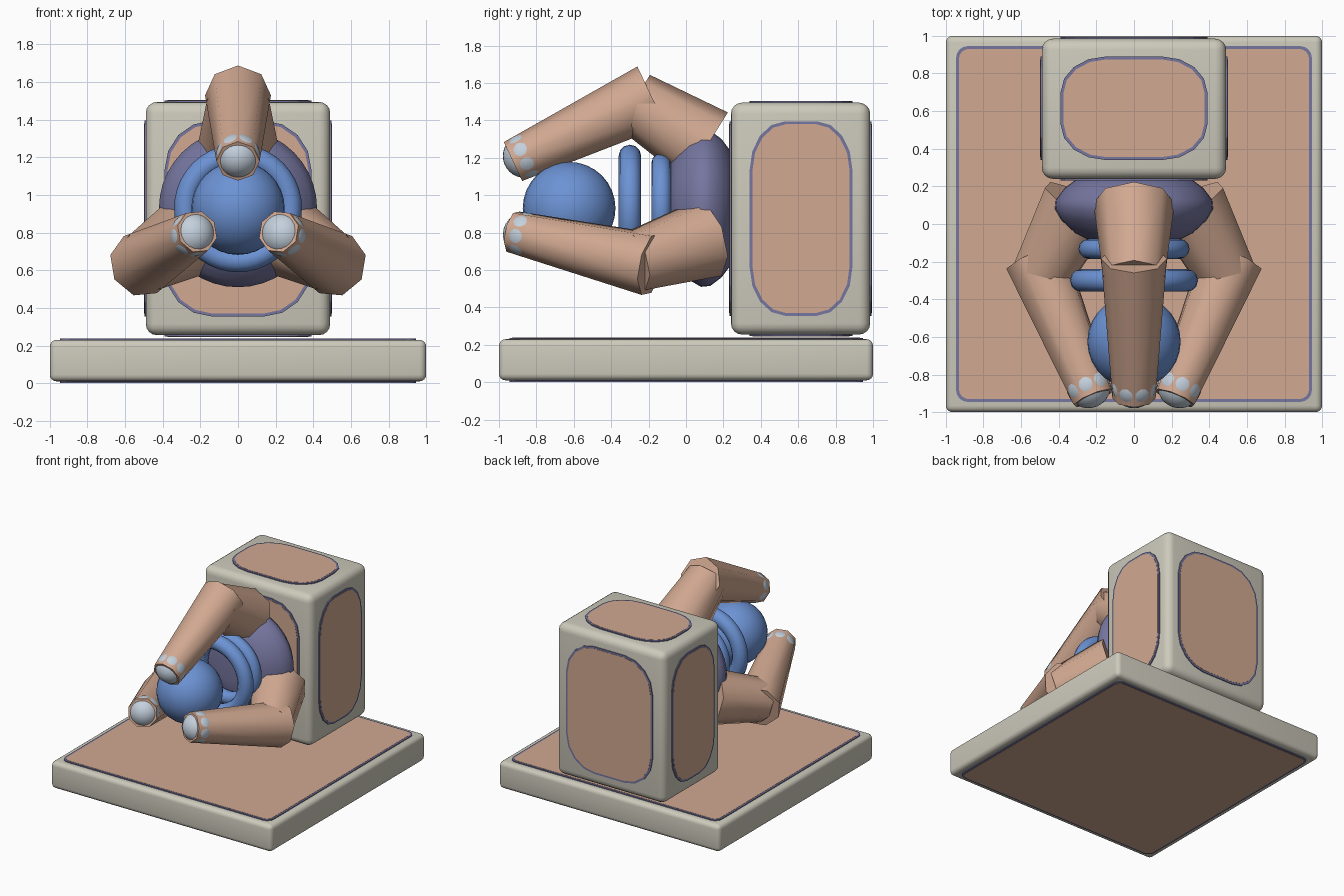
import bpy, bmesh, math
from mathutils import Vector, Matrix

if "Cube" in bpy.data.objects:
    bpy.data.objects.remove(bpy.data.objects["Cube"])

def material(name, rgb):
    m = bpy.data.materials.new(name)
    m.diffuse_color = (*rgb, 1)
    m.use_nodes = True
    m.node_tree.nodes["Principled BSDF"].inputs["Base Color"].default_value = m.diffuse_color
    return m

STONE = material("warm grey", (0.61, 0.59, 0.50))
CLAY = material("clay pink", (0.64, 0.395, 0.285))
SLATE = material("slate purple", (0.18, 0.18, 0.35))
BLUE = material("bright blue", (0.15, 0.29, 0.66))
PALE = material("pale blue grey", (0.55, 0.63, 0.72))

CZ = 0.93  # height of the horizontal axis through the turret

def finish(bm, name, mat, angle=50):
    bmesh.ops.recalc_face_normals(bm, faces=bm.faces)
    me = bpy.data.meshes.new(name)
    bm.to_mesh(me)
    bm.free()
    me.materials.append(mat)
    me.shade_smooth()
    me.set_sharp_from_angle(angle=math.radians(angle))
    ob = bpy.data.objects.new(name, me)
    bpy.context.collection.objects.link(ob)
    return ob

def rounded_box(name, lo, hi, r, mat):
    lo, hi = Vector(lo), Vector(hi)
    bm = bmesh.new()
    bmesh.ops.create_cube(bm, size=1, matrix=Matrix.Translation((lo + hi) / 2) @ Matrix.Diagonal((*(hi - lo), 1)))
    bmesh.ops.bevel(bm, geom=bm.edges[:], offset=r, segments=4, profile=0.5, affect='EDGES')
    return finish(bm, name, mat, 35)

def plate(name, centre, u, v, hu, hv, ru, rv, depth, mat):
    """Rounded plate lying in the u-v plane, raised along u x v."""
    u, v, c = Vector(u), Vector(v), Vector(centre)
    n = u.cross(v)
    bm = bmesh.new()
    ring = []
    for q, (su, sv) in enumerate(((1, 1), (-1, 1), (-1, -1), (1, -1))):
        for k in range(5):
            a = math.pi / 2 * (q + k / 4)
            pu = su * (hu - ru) + ru * math.cos(a)
            pv = sv * (hv - rv) + rv * math.sin(a)
            ring.append(c + u * pu + v * pv)
    bot = [bm.verts.new(p - n * 0.002) for p in ring]
    top = [bm.verts.new(p + n * depth) for p in ring]
    bm.faces.new(bot)
    bm.faces.new(top)
    for i in range(len(ring)):
        j = (i + 1) % len(ring)
        bm.faces.new((bot[i], bot[j], top[j], top[i]))
    return finish(bm, name, mat, 20)

def framed_panel(name, centre, u, v, hu, hv, ru, rv):
    plate(name + "_rim", centre, u, v, hu, hv, ru, rv, 0.008, SLATE)
    plate(name, centre, u, v, hu - 0.015, hv - 0.015, ru - 0.01, rv - 0.01, 0.0098, CLAY)

def lathe(name, profile, mat, segs=40, angle=50):
    """Revolve (radius, y) points around the turret axis."""
    bm = bmesh.new()
    rings = []
    for r, y in profile:
        rings.append([bm.verts.new((r * math.sin(2 * math.pi * i / segs), y, CZ + r * math.cos(2 * math.pi * i / segs)))
                      for i in range(segs)])
    for a, b in zip(rings, rings[1:]):
        for i in range(segs):
            j = (i + 1) % segs
            bm.faces.new((a[i], a[j], b[j], b[i]))
    if profile[0] != profile[-1]:
        bm.faces.new(rings[0])
        bm.faces.new(rings[-1])
    bmesh.ops.remove_doubles(bm, verts=bm.verts, dist=1e-5)
    return finish(bm, name, mat, angle)

def ring(name, y, outer, tube):
    pts = [(outer - tube + tube * math.cos(2 * math.pi * k / 12), y + tube * math.sin(2 * math.pi * k / 12)) for k in range(12)]
    lathe(name, pts + pts[:1], BLUE)

def ball(name, centre, r, mat, spin=Matrix()):
    bm = bmesh.new()
    bmesh.ops.create_uvsphere(bm, u_segments=28, v_segments=16, radius=r, matrix=spin @ Matrix.Translation(centre))
    return finish(bm, name, mat, 60)

def limb(name, p0, r0, p1, r1, spin):
    """Eight sided tapered limb between two points in the x = 0 plane."""
    p0, p1 = Vector(p0), Vector(p1)
    side = Vector((1, 0, 0))
    up = side.cross((p1 - p0).normalized())
    bm = bmesh.new()
    ends = []
    for p, r in ((p0, r0), (p1, r1)):
        ends.append([bm.verts.new(spin @ (p + r * (up * math.cos(k * math.pi / 4) + side * math.sin(k * math.pi / 4))))
                     for k in range(8)])
    a, b = ends
    for i in range(8):
        j = (i + 1) % 8
        bm.faces.new((a[i], a[j], b[j], b[i]))
    bm.faces.new(a)
    bm.faces.new(b)
    return finish(bm, name, CLAY)

X, Y, Z = Vector((1, 0, 0)), Vector((0, 1, 0)), Vector((0, 0, 1))

# Base slab with framed panels above and below
rounded_box("base_slab", (-1, -1, 0.01), (1, 1, 0.23), 0.035, STONE)
framed_panel("base_top_panel", (0, 0, 0.229), X, Y, 0.945, 0.945, 0.06, 0.06)
framed_panel("base_bottom_panel", (0, 0, 0.0099), Y, X, 0.945, 0.945, 0.06, 0.06)

# Upright block with a framed panel on each face
rounded_box("upright_block", (-0.49, 0.24, 0.255), (0.49, 0.985, 1.495), 0.06, STONE)
MY, MZ = 0.615, 0.875
framed_panel("block_right_panel", (0.49, MY, MZ), Y, Z, 0.275, 0.52, 0.19, 0.26)
framed_panel("block_left_panel", (-0.49, MY, MZ), -Y, Z, 0.275, 0.52, 0.19, 0.26)
framed_panel("block_front_panel", (0, 0.24, MZ), X, Z, 0.39, 0.52, 0.25, 0.26)
framed_panel("block_back_panel", (0, 0.985, MZ), -X, Z, 0.39, 0.52, 0.25, 0.26)
framed_panel("block_top_panel", (0, MY, 1.495), X, Y, 0.39, 0.275, 0.24, 0.19)
framed_panel("block_bottom_panel", (0, MY, 0.255), -X, Y, 0.39, 0.275, 0.24, 0.19)

# Turret hub, rings and floating ball
lathe("hub", [(0.29, 0.25), (0.37, 0.19), (0.415, 0.13), (0.42, 0.08), (0.385, 0.02),
              (0.31, -0.05), (0.23, -0.09), (0.12, -0.1)], SLATE)
ring("rear_ring", -0.132, 0.295, 0.053)
ring("front_ring", -0.3, 0.34, 0.06)
ball("core_ball", (0, -0.625, CZ), 0.248, BLUE)

# Three claw arms spaced evenly around the hub
for i, label in enumerate(("top", "lower_right", "lower_left")):
    spin = Matrix.Translation((0, 0, CZ)) @ Matrix.Rotation(math.radians(120 * i), 4, 'Y') @ Matrix.Translation((0, 0, -CZ))
    limb(label + "_upper_arm", (0, 0.11, 1.26), 0.215, (0, -0.28, 1.503), 0.165, spin)
    elbow, tip = Vector((0, -0.185, 1.53)), Vector((0, -0.925, 1.18))
    limb(label + "_forearm", elbow, 0.175, tip, 0.115, spin)
    ball(label + "_fingertip", tip + (elbow - tip).normalized() * 0.07, 0.1175, PALE, spin)
